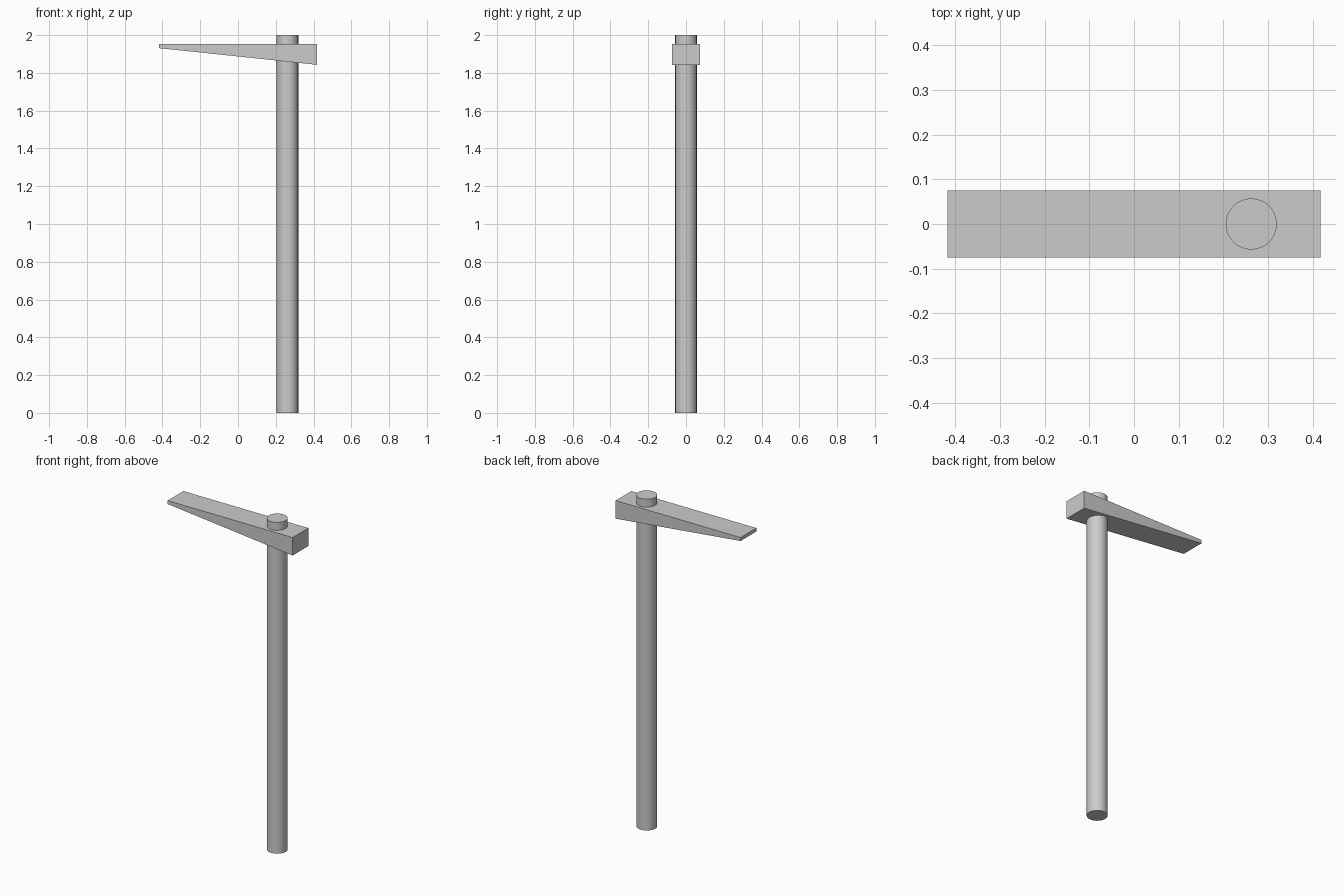
import bpy, bmesh

if "Cube" in bpy.data.objects:
    bpy.data.objects.remove(bpy.data.objects["Cube"])

# Handle: round shaft running up through the head
bpy.ops.mesh.primitive_cylinder_add(vertices=64, radius=0.057, depth=2.0, location=(0.262, 0, 1.0))
handle = bpy.context.object
handle.name = "handle"
bpy.ops.object.shade_smooth_by_angle()

# Head: tapered side profile extruded across the width
half_width = 0.075
profile = [(-0.417, 1.952), (-0.417, 1.931), (0.417, 1.843), (0.417, 1.952)]
bm = bmesh.new()
face = bm.faces.new([bm.verts.new((x, -half_width, z)) for x, z in profile])
side = bmesh.ops.extrude_face_region(bm, geom=[face])
verts = [v for v in side["geom"] if isinstance(v, bmesh.types.BMVert)]
bmesh.ops.translate(bm, verts=verts, vec=(0, 2 * half_width, 0))
bmesh.ops.recalc_face_normals(bm, faces=bm.faces)
mesh = bpy.data.meshes.new("head")
bm.to_mesh(mesh)
bm.free()
head = bpy.data.objects.new("head", mesh)
bpy.context.collection.objects.link(head)
